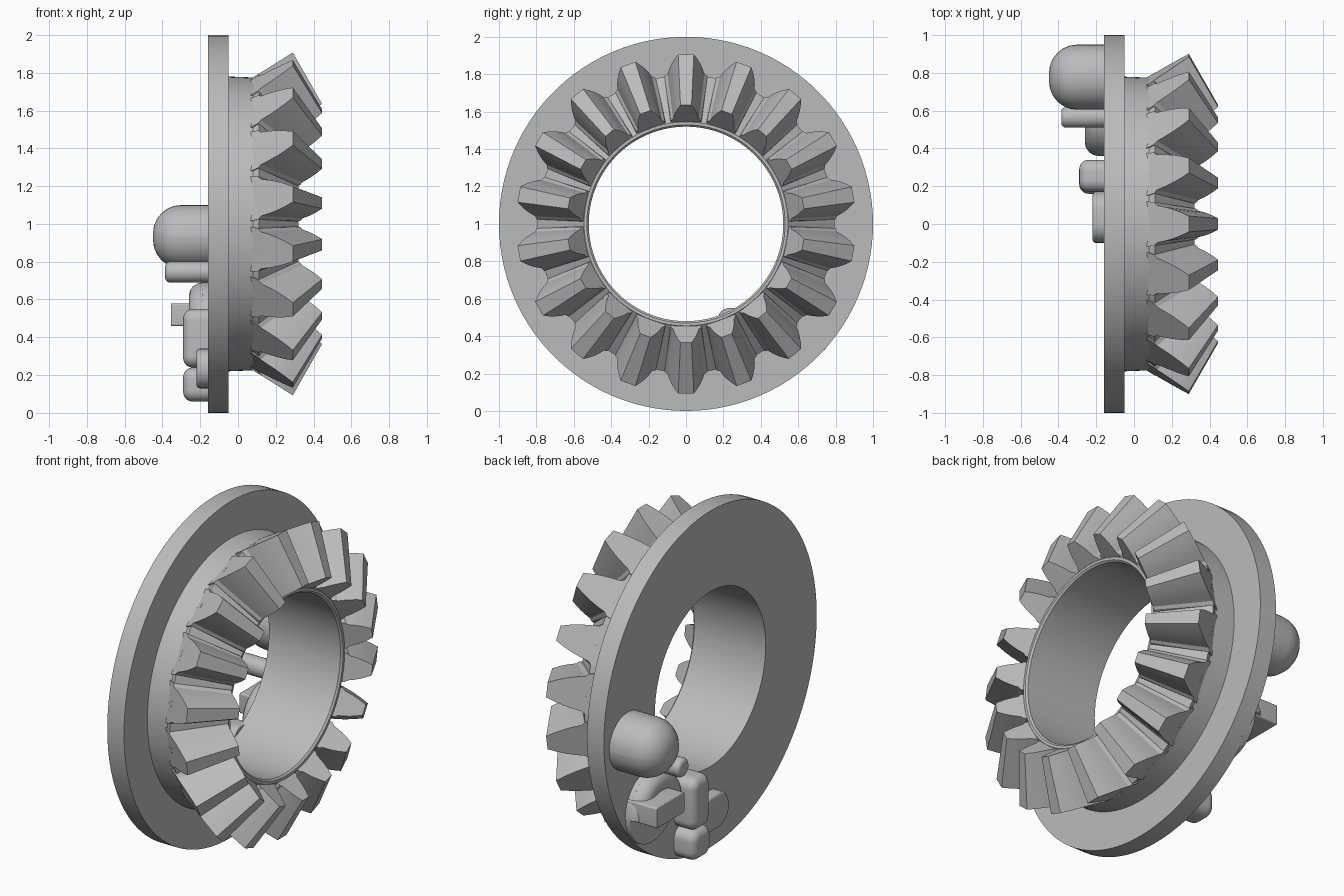
import bpy, bmesh
from math import sin, cos, pi, tau, radians
from mathutils import Matrix, Vector

cube = bpy.data.objects.get("Cube")
if cube:
    bpy.data.objects.remove(cube)

grey = bpy.data.materials.new("plain grey")
grey.use_nodes = True
colour = (0.5, 0.5, 0.5, 1)
grey.diffuse_color = colour
grey.node_tree.nodes["Principled BSDF"].inputs["Base Color"].default_value = colour


def finish(name, bm, angle=35):
    bmesh.ops.recalc_face_normals(bm, faces=bm.faces)
    mesh = bpy.data.meshes.new(name)
    bm.to_mesh(mesh)
    bm.free()
    mesh.materials.append(grey)
    ob = bpy.data.objects.new(name, mesh)
    bpy.context.collection.objects.link(ob)
    bpy.ops.object.select_all(action='DESELECT')
    ob.select_set(True)
    bpy.context.view_layer.objects.active = ob
    bpy.ops.object.shade_smooth_by_angle(angle=radians(angle))
    return ob


def turn(name, profile, cy=0, cz=1, start=0, sweep=tau, steps=96):
    """Sweep a closed (x, radius) profile around an x-parallel axis."""
    bm = bmesh.new()
    full = sweep == tau
    rings = []
    for i in range(steps if full else steps + 1):
        a = start + sweep * i / steps
        rings.append([bm.verts.new((x, cy + r * cos(a), cz + r * sin(a))) for x, r in profile])
    n = len(profile)
    for i in range(steps):
        p, q = rings[i], rings[(i + 1) % len(rings)]
        for j in range(n):
            k = (j + 1) % n
            bm.faces.new((p[j], p[k], q[k], q[j]))
    if not full:
        bm.faces.new(rings[0])
        bm.faces.new(rings[-1])
    return finish(name, bm)


def pad(name, y0, y1, z0, z1, tip, corner, edge):
    """Rounded block standing out from the rear face of the flange."""
    bm = bmesh.new()
    centres = [(y1 - corner, z1 - corner), (y0 + corner, z1 - corner),
               (y0 + corner, z0 + corner), (y1 - corner, z0 + corner)]
    rows = [(-0.14, 0)]
    rows += [(tip + edge * (1 - cos(t * pi / 12)), edge * (1 - sin(t * pi / 12)))
             for t in range(6, -1, -1)]
    rings = []
    for x, inset in rows:
        r = max(corner - inset, 0.002)
        ring = []
        for q, (cy, cz) in enumerate(centres):
            for s in range(9):
                a = (q + s / 8) * pi / 2
                ring.append(bm.verts.new((x, cy + r * cos(a), cz + r * sin(a))))
        rings.append(ring)
    for p, q in zip(rings, rings[1:]):
        for j in range(len(p)):
            k = (j + 1) % len(p)
            bm.faces.new((p[j], p[k], q[k], q[j]))
    bm.faces.new(rings[0])
    bm.faces.new(rings[-1])
    bmesh.ops.remove_doubles(bm, verts=bm.verts, dist=0.0005)
    return finish(name, bm)


# Flange, hub and root cone in one turned body
turn("gear_body", [(-0.16, 0.52), (-0.16, 1), (-0.05, 1), (-0.05, 0.78), (0.08, 0.775),
                   (0.11, 0.795), (0.32, 0.545), (0.32, 0.53), (0.31, 0.52)], steps=108)

# Tapered teeth: (height fraction, half width at the outer end)
flank = [(-0.08, 0.12), (0.12, 0.115), (0.2, 0.099), (0.4, 0.09),
         (0.6, 0.078), (0.8, 0.062), (1, 0.042)]
ends = [(Vector((0.08, 0, 0.775)), Vector((0.29, 0, 0.907)), 1),
        (Vector((0.315, 0, 0.543)), Vector((0.445, 0, 0.635)), 0.7)]
count = 18
bm = bmesh.new()
for i in range(count):
    spin = Matrix.Translation((0, 0, 1)) @ Matrix.Rotation(tau * i / count, 4, 'X')
    loops = []
    for root, tip, scale in ends:
        outline = [(t, w) for t, w in flank] + [(t, -w) for t, w in reversed(flank)]
        loops.append([bm.verts.new(spin @ (root.lerp(tip, t) + Vector((0, w * scale, 0))))
                      for t, w in outline])
    outer, inner = loops
    for j in range(len(outer)):
        k = (j + 1) % len(outer)
        bm.faces.new((outer[j], outer[k], inner[k], inner[j]))
    bm.faces.new(outer)
    bm.faces.new(inner)
finish("gear_teeth", bm, 28)

# Raised relief on the rear face
pad("large_dome", 0.605, 0.95, 0.765, 1.1, -0.45, 0.167, 0.15)
pad("small_peg", 0.51, 0.62, 0.69, 0.8, -0.385, 0.054, 0.025)
pad("round_plate", 0.36, 0.80, 0.26, 0.69, -0.19, 0.214, 0.01)
tube = [(-0.185 + 0.075 * cos(a * tau / 16), 0.15 + 0.07 * sin(a * tau / 16)) for a in range(16)]
turn("upper_arc", tube, 0.58, 0.47, 0, pi, 40)
pad("cross_bar", 0.52, 0.78, 0.46, 0.58, -0.355, 0.01, 0.004)
pad("upright_block", 0.17, 0.34, 0.24, 0.55, -0.29, 0.06, 0.05)
pad("lower_block", 0.16, 0.34, 0.06, 0.24, -0.29, 0.06, 0.05)
pad("flat_oval", -0.1, 0.17, 0.13, 0.34, -0.22, 0.1, 0.02)
